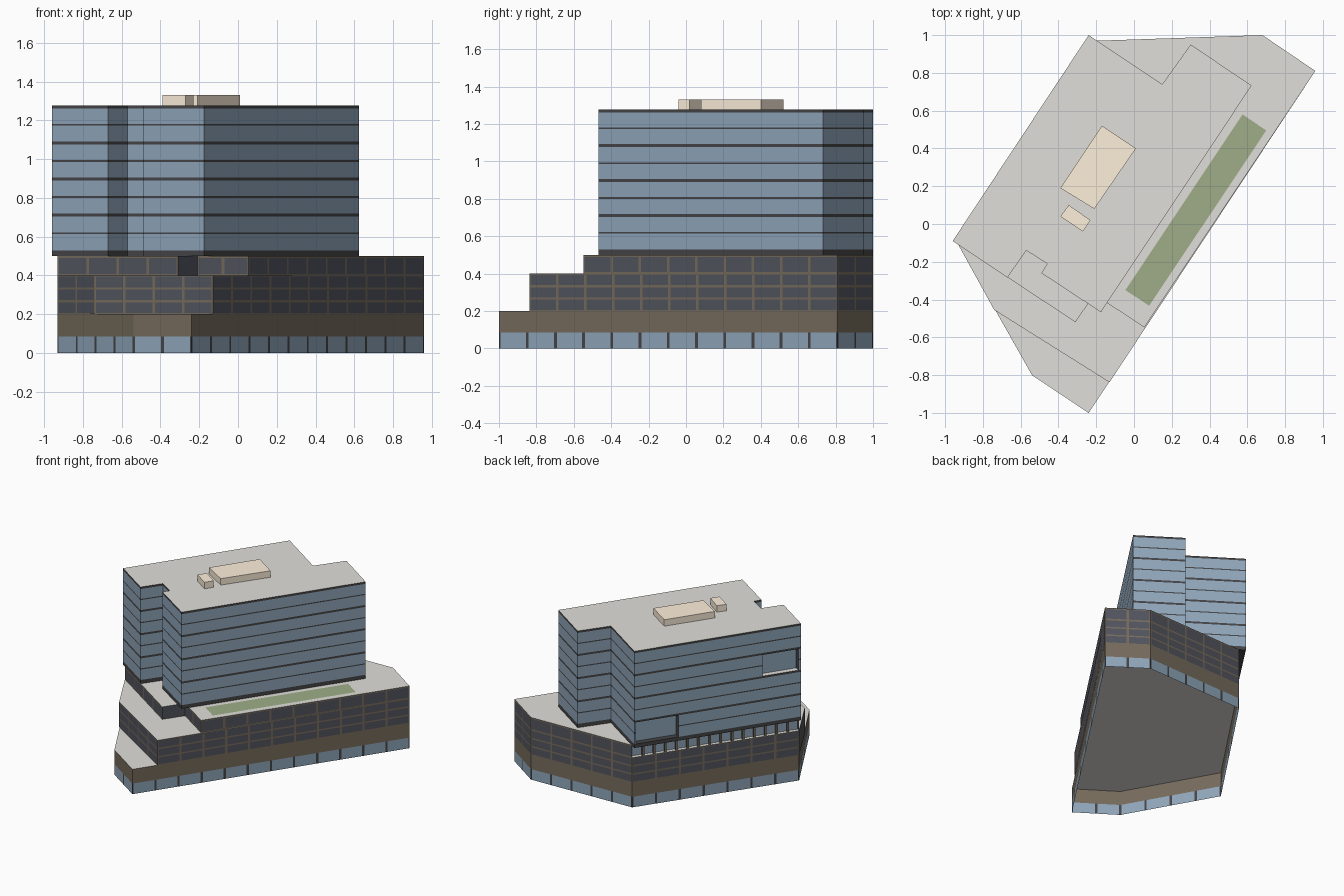
import bpy, bmesh
from mathutils import Vector

if "Cube" in bpy.data.objects:
    bpy.data.objects.remove(bpy.data.objects["Cube"])


def mat(name, r, g, b):
    m = bpy.data.materials.new(name)
    lin = [((c + 0.055) / 1.055) ** 2.4 for c in (r, g, b)]
    m.diffuse_color = (*lin, 1)
    m.use_nodes = True
    m.node_tree.nodes["Principled BSDF"].inputs["Base Color"].default_value = m.diffuse_color
    return m


GLASS = mat("blue_glass", .56, .65, .73)
DARK = mat("dark_metal", .27, .27, .28)
BROWN = mat("brown_cladding", .46, .42, .36)
PANE = mat("dark_pane", .32, .33, .37)
ROOF = mat("roof_grey", .88, .875, .855)
GREEN = mat("planting", .62, .68, .53)
BEIGE = mat("plant_beige", 1.0, .94, .86)


def finish(name, bm, *mats):
    bmesh.ops.remove_doubles(bm, verts=bm.verts, dist=.0002)
    me = bpy.data.meshes.new(name)
    bm.to_mesh(me)
    bm.free()
    for m in mats:
        me.materials.append(m)
    ob = bpy.data.objects.new(name, me)
    bpy.context.collection.objects.link(ob)
    return ob


def cap(bm, pts, z, slot, down=False):
    vs = [bm.verts.new((p[0], p[1], z)) for p in pts]
    bm.faces.new(vs[::-1] if down else vs).material_index = slot


def wall(bm, p, q, us, zs, slot):
    """Flat wall p-q cut at fractions us and heights zs; slot(i, j) picks the material, None leaves a hole."""
    p, q = Vector(p), Vector(q)
    grid = [[bm.verts.new((*p.lerp(q, u), z)) for z in zs] for u in us]
    for i in range(len(us) - 1):
        for j in range(len(zs) - 1):
            s = slot(i, j)
            if s is not None:
                f = bm.faces.new((grid[i][j], grid[i + 1][j], grid[i + 1][j + 1], grid[i][j + 1]))
                f.material_index = s


def post_cuts(p, q, w=.016, n=None):
    """Fractions that alternate post, pane, post along p-q, bays about 0.18 wide."""
    length = (Vector(q) - Vector(p)).length
    n = n or max(1, round(length / .18))
    h = w / 2 / length
    us = [0, h]
    for k in range(1, n):
        us += [k / n - h, k / n + h]
    return us + [1 - h, 1]


def frame(i, j):
    return 0 if i % 2 == 0 or j % 2 == 0 else 1


def edges(pts):
    return list(zip(pts, pts[1:] + pts[:1]))


def block(name, pts, z0, z1, side):
    bm = bmesh.new()
    for p, q in edges(pts):
        wall(bm, p, q, [0, 1], [z0, z1], lambda i, j: 0)
    cap(bm, pts, z1, 0)
    finish(name, bm, side)


# Outlines of the stepped podium, counter-clockwise
A, R, B, L = (-.93, -.11), (.96, .81), (.68, 1.0), (-.20, .97)
A_in, L_in = (-.905, -.127), (-.175, .953)
tier1 = [A, (-.54, -.80), (-.24, -1.0), R, B, L]
tier2 = [A, (-.74, -.455), (-.13, -.838), R, B, L]
F1, F2, F3 = (-.31, -.52), (-.21, -.373), (.055, -.548)

# Ground floor: glazed with dark posts, open below
bm = bmesh.new()
for p, q in edges(tier1):
    wall(bm, p, q, post_cuts(p, q, .018), [0, .085], lambda i, j: i % 2)
finish("ground_floor_glazing", bm, DARK, GLASS)

# Brown band with terrace roof
bm = bmesh.new()
for p, q in edges(tier1):
    wall(bm, p, q, [0, 1], [.085, .2], lambda i, j: 0)
cap(bm, tier1, .2, 1)
finish("brown_podium_band", bm, BROWN, ROOF)

# Middle podium: three rows of windows in brown frames
bm = bmesh.new()
for p, q in edges(tier2):
    wall(bm, p, q, post_cuts(p, q), [.2, .206, .261, .273, .327, .339, .394, .4], frame)
cap(bm, tier2, .4, 2)
finish("middle_podium", bm, BROWN, PANE, ROOF)

# Upper podium: one row of windows, recessed glazing on the left side
bm = bmesh.new()
for p, q in [(A, F1), (F2, F3), (F3, R), (R, B), (B, L)]:
    wall(bm, p, q, post_cuts(p, q), [.4, .408, .49, .5], frame)
wall(bm, F1, F2, [0, 1], [.4, .5], lambda i, j: 1)
wall(bm, L, L_in, [0, 1], [.4, .5], lambda i, j: 0)
wall(bm, L_in, A_in, [0, 1], [.4, .5], lambda i, j: 3)
cap(bm, [A, F1, F2, F3, R, B, L], .5, 2)
finish("upper_podium", bm, BROWN, PANE, ROOF, GLASS)

# Columns in front of the recessed glazing
bm = bmesh.new()
a, b = Vector(L), Vector(A)
d = (b - a).normalized() * .008
n = Vector((.834, -.551)) * .014
for k in range(1, 15):
    c = a.lerp(b, k / 15)
    for p, q in edges([c - d, c + d, c + d + n, c - d + n][::-1]):
        wall(bm, q, p, [0, 1], [.4, .5], lambda i, j: 0)
bmesh.ops.recalc_face_normals(bm, faces=bm.faces)
finish("left_columns", bm, BROWN)

# Tower: floor bands alternate with glass; heights are band bottom, band top, ...
tower = [(-.96, -.09), (-.67, -.283), (-.57, -.14), (-.46, -.21), (-.49, -.26),
         (-.175, -.467), (.623, .733), (.30, .95), (.15, .74), (-.24, 1.0)]
zs = [.5, .53]
for k in range(1, 8):
    z, h = .525 + k * .0932, (.008 if k % 2 == 0 else .0045)
    zs += [z - h, z + h]
zs += [1.262, 1.278]

bm = bmesh.new()
for p, q in edges(tower)[:-1]:
    wall(bm, p, q, [0, 1], zs, lambda i, j: j % 2)

# Long left side with two shallow niches (column of cuts, first cell row)
cuts = [0, .01, .265, .77, .985, 1]
niches = {1: 1, 3: 9}
back, fore = Vector(tower[-1]), Vector(tower[0])


def left_slot(i, j):
    if i in niches and niches[i] <= j < niches[i] + 3:
        return None
    return j % 2


wall(bm, back, fore, cuts, zs, left_slot)
inward = Vector((.834, -.551)) * .045
for i, j in niches.items():
    a, b = back.lerp(fore, cuts[i]), back.lerp(fore, cuts[i + 1])
    z0, z1 = zs[j], zs[j + 3]
    quad = [a, b, b + inward, a + inward]
    wall(bm, a, a + inward, [0, 1], [z0, z1], lambda i, j: 0)
    wall(bm, a + inward, b + inward, [0, 1], [z0, z1], lambda i, j: 1)
    wall(bm, b + inward, b, [0, 1], [z0, z1], lambda i, j: 0)
    cap(bm, quad, z0, 2 if i == 3 else 0)
    cap(bm, quad, z1, 0, down=True)
cap(bm, tower, zs[-1], 2)
cap(bm, tower, .5, 0, down=True)
finish("tower", bm, DARK, GLASS, ROOF)

# Rooftop plant and terrace planting
block("plant_room", [(-.39, .19), (-.21, .08), (.01, .40), (-.17, .52)], 1.278, 1.33, BEIGE)
block("small_plant_room", [(-.39, .04), (-.27, -.04), (-.23, .02), (-.345, .10)], 1.278, 1.33, BEIGE)
bm = bmesh.new()
cap(bm, [(-.045, -.35), (.08, -.433), (.70, .495), (.575, .58)], .502, 0)
finish("terrace_planting", bm, GREEN)
